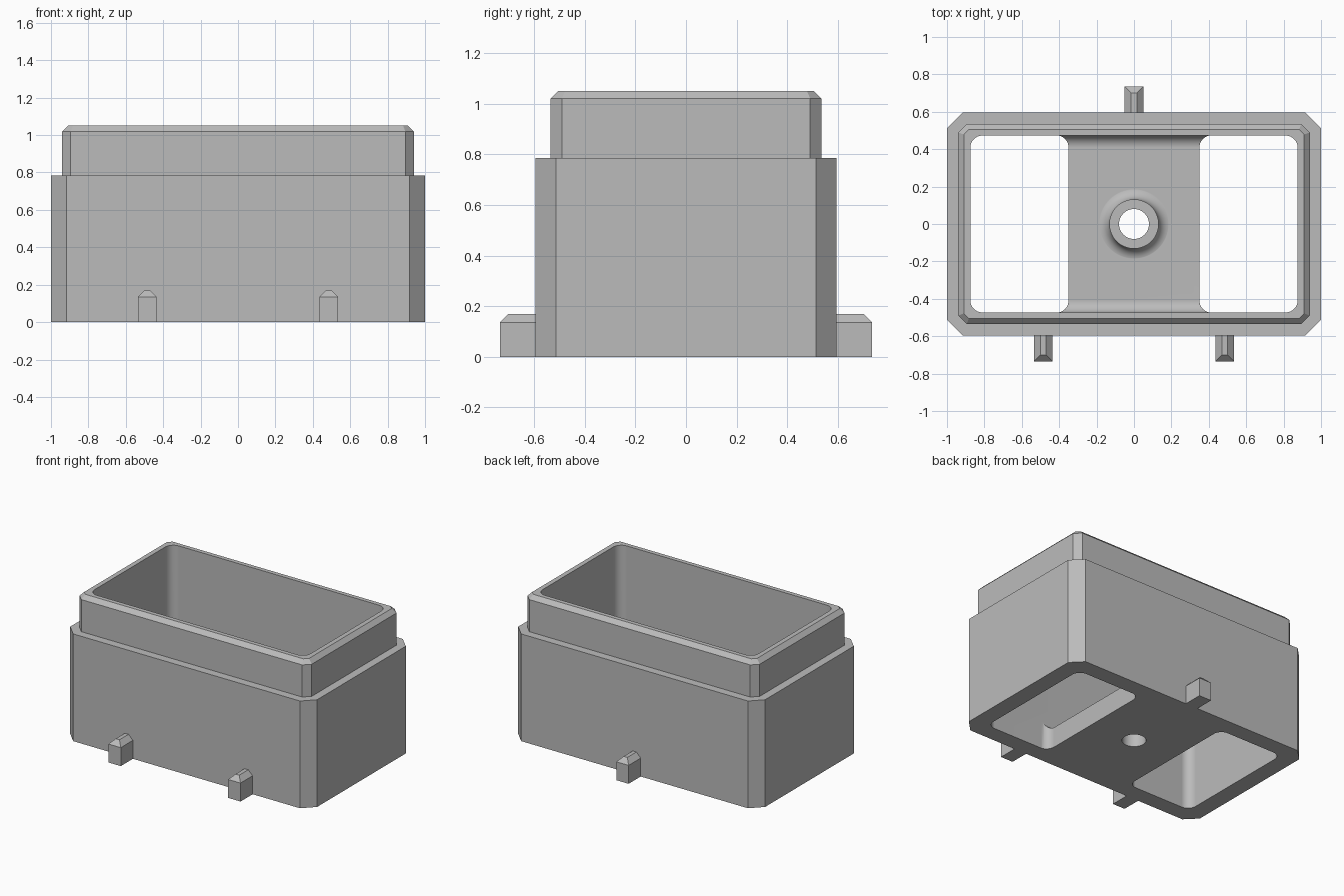
import bpy
import bmesh
from math import sin, cos, pi, sqrt

if "Cube" in bpy.data.objects:
    bpy.data.objects.remove(bpy.data.objects["Cube"], do_unlink=True)

GREY = (0.5, 0.5, 0.5, 1)
grey = bpy.data.materials.new("plain grey")
grey.diffuse_color = GREY
grey.use_nodes = True
grey.node_tree.nodes["Principled BSDF"].inputs["Base Color"].default_value = GREY

# Main dimensions
WALL_X, WALL_Y, STEP_Z = 1.0, 0.595, 0.785
RIM_X, RIM_Y, TOP_Z = 0.94, 0.535, 1.05
CAVITY_X, CAVITY_Y = 0.875, 0.473
FLOOR_X, FLOOR_Z, FILLET = 0.35, 0.15, 0.065
BOSS_R, BORE_R, BOSS_Z = 0.132, 0.08, 0.25
STEPS = 14


def loft(name, rings, closed=False):
    """Skin a stack of equal-length rings; cap the ends unless closed."""
    bm = bmesh.new()
    loops = [[bm.verts.new(p) for p in ring] for ring in rings]
    pairs = list(zip(loops, loops[1:]))
    if closed:
        pairs.append((loops[-1], loops[0]))
    else:
        bm.faces.new(loops[0][::-1])
        bm.faces.new(loops[-1])
    for a, b in pairs:
        for i in range(len(a)):
            j = (i + 1) % len(a)
            bm.faces.new((a[i], a[j], b[j], b[i]))
    bmesh.ops.recalc_face_normals(bm, faces=bm.faces)
    mesh = bpy.data.meshes.new(name)
    bm.to_mesh(mesh)
    bm.free()
    mesh.materials.append(grey)
    ob = bpy.data.objects.new(name, mesh)
    bpy.context.collection.objects.link(ob)
    return ob


def combine(target, tool, operation):
    """Apply a boolean and discard the tool object."""
    mod = target.modifiers.new("combine", 'BOOLEAN')
    mod.operation, mod.solver, mod.object = operation, 'EXACT', tool
    bpy.context.view_layer.update()
    graph = bpy.context.evaluated_depsgraph_get()
    mesh = bpy.data.meshes.new_from_object(target.evaluated_get(graph))
    target.modifiers.clear()
    target.data = mesh
    bpy.data.objects.remove(tool, do_unlink=True)


def octagon(x, y, c, z):
    """Rectangle with cut corners."""
    return [(x, c - y, z), (x, y - c, z), (x - c, y, z), (c - x, y, z),
            (-x, y - c, z), (-x, c - y, z), (c - x, -y, z), (x - c, -y, z)]


def rounded(x, y, r, z):
    """Rectangle with rounded corners."""
    pts = []
    for k, (sx, sy) in enumerate(((1, 1), (-1, 1), (-1, -1), (1, -1))):
        for i in range(STEPS + 1):
            a = (k + i / STEPS) * pi / 2
            pts.append((sx * (x - r) + r * cos(a), sy * (y - r) + r * sin(a), z))
    return pts


def circle(r, z, n=64):
    return [(r * cos(2 * pi * i / n), r * sin(2 * pi * i / n), z) for i in range(n)]


# Stepped outer body with cut corners and a chamfered rim
chamfer = 0.03
rim_cut = 0.045
housing = loft("housing", [
    octagon(WALL_X, WALL_Y, 0.082, 0),
    octagon(WALL_X, WALL_Y, 0.082, STEP_Z),
    octagon(RIM_X, RIM_Y, rim_cut, STEP_Z),
    octagon(RIM_X, RIM_Y, rim_cut, TOP_Z - chamfer),
    octagon(RIM_X - chamfer, RIM_Y - chamfer,
            rim_cut - chamfer * (2 - sqrt(2)), TOP_Z)])

# Cavity cutter, open through the bottom except for the filleted floor bridge
cavity = loft("cavity_cutter", [rounded(CAVITY_X, CAVITY_Y, FILLET, z)
                                for z in (-0.1, TOP_Z + 0.1)])
half = [(CAVITY_Y - FILLET + 0.001 + FILLET * sin(t), FILLET * (1 - cos(t)))
        for t in (i / STEPS * pi / 2 for i in range(STEPS + 1))]
half.append((0.7, FILLET))
stations = [(-y, g) for y, g in reversed(half)] + half
bridge = loft("floor_bridge", [
    [(-FLOOR_X - g, y, -0.2), (FLOOR_X + g, y, -0.2),
     (FLOOR_X + g, y, FLOOR_Z + g), (-FLOOR_X - g, y, FLOOR_Z + g)]
    for y, g in stations])
combine(cavity, bridge, 'DIFFERENCE')
combine(housing, cavity, 'DIFFERENCE')

# Central boss with a filleted foot, then its through bore
foot = [circle(BOSS_R + FILLET * (1 - sin(t)), FLOOR_Z - 0.001 + FILLET * (1 - cos(t)))
        for t in (i / STEPS * pi / 2 for i in range(STEPS + 1))]
boss = loft("boss", [circle(BOSS_R + FILLET, FLOOR_Z / 2)] + foot + [circle(BOSS_R, BOSS_Z)])
combine(housing, boss, 'UNION')
bore = loft("bore_cutter", [circle(BORE_R, -0.1), circle(BORE_R, BOSS_Z + 0.1)])
combine(housing, bore, 'DIFFERENCE')

# Smooth fillets, crisp edges
bpy.ops.object.select_all(action='DESELECT')
housing.select_set(True)
bpy.context.view_layer.objects.active = housing
bpy.ops.object.shade_smooth_by_angle(angle=pi / 6)
weighted = housing.modifiers.new("flat walls", 'WEIGHTED_NORMAL')
weighted.keep_sharp = True


def peg(name, x, side):
    """Small locating peg, chamfered on top along both sides and the outer end."""
    w, c, tall, inner, outer = 0.05, 0.035, 0.17, WALL_Y, 0.735

    def ring(hw, end, z):
        return [(x - hw, side * inner, z), (x + hw, side * inner, z),
                (x + hw, side * end, z), (x - hw, side * end, z)]
    loft(name, [ring(w, outer, 0), ring(w, outer, tall - c), ring(w - c, outer - c, tall)])


peg("front_left_peg", 0.485, -1)
peg("front_right_peg", -0.485, -1)
peg("back_peg", 0, 1)
